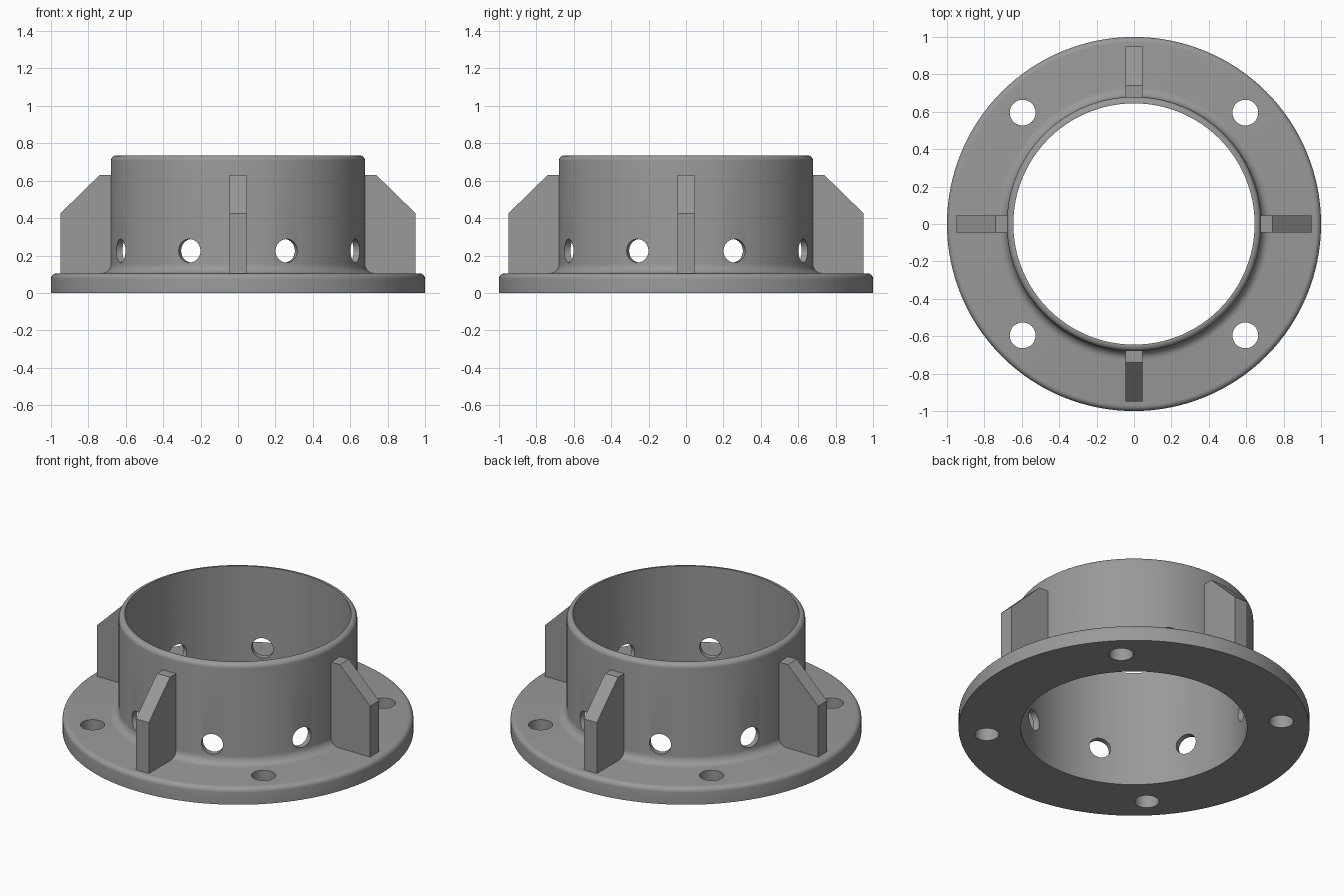
import bpy, bmesh, math
from mathutils import Matrix

if "Cube" in bpy.data.objects:
    bpy.data.objects.remove(bpy.data.objects["Cube"])

SEG = 128
grey = bpy.data.materials.new("mid grey")
grey.diffuse_color = (0.32, 0.32, 0.32, 1)
grey.use_nodes = True
grey.node_tree.nodes["Principled BSDF"].inputs["Base Color"].default_value = grey.diffuse_color


def make_object(name, bm):
    bmesh.ops.recalc_face_normals(bm, faces=bm.faces)
    mesh = bpy.data.meshes.new(name)
    bm.to_mesh(mesh)
    bm.free()
    mesh.materials.append(grey)
    obj = bpy.data.objects.new(name, mesh)
    bpy.context.collection.objects.link(obj)
    return obj


def arc(cx, cz, r, start, end, steps=6):
    angles = [math.radians(start + (end - start) * i / steps) for i in range(steps + 1)]
    return [(cx + r * math.cos(a), cz + r * math.sin(a)) for a in angles]


# Flanged collar: closed profile revolved around z
profile = [(0.645, 0), (1.0, 0)]
profile += arc(0.97, 0.075, 0.03, 0, 90)         # rounded flange rim
profile += arc(0.73, 0.155, 0.05, 270, 180)      # fillet at collar foot
profile += arc(0.65, 0.705, 0.03, 0, 90)         # rounded collar lip
profile += [(0.645, 0.735)]
bm = bmesh.new()
rings = []
for i in range(SEG):
    a = math.tau * i / SEG
    rings.append([bm.verts.new((r * math.cos(a), r * math.sin(a), z)) for r, z in profile])
for i in range(SEG):
    p, q = rings[i], rings[(i + 1) % SEG]
    for j in range(len(profile)):
        k = (j + 1) % len(profile)
        bm.faces.new((p[j], q[j], q[k], p[k]))
collar = make_object("flanged_collar", bm)

# Hole cutters: four bolt holes and eight radial holes
bm = bmesh.new()


def cutter(radius, depth, matrix):
    bmesh.ops.create_cone(bm, cap_ends=True, segments=40, radius1=radius,
                          radius2=radius, depth=depth, matrix=matrix)


for i in range(4):
    turn = Matrix.Rotation(math.radians(45 + 90 * i), 4, 'Z')
    cutter(0.069, 0.4, turn @ Matrix.Translation((0.842, 0, 0.05)))
for i in range(8):
    turn = Matrix.Rotation(math.radians(22.5 + 45 * i), 4, 'Z')
    cutter(0.063, 0.24, turn @ Matrix.Translation((0.66, 0, 0.225))
           @ Matrix.Rotation(math.pi / 2, 4, 'Y'))
holes = make_object("hole_cutters", bm)
holes.hide_render = True

mod = collar.modifiers.new("holes", 'BOOLEAN')
mod.operation = 'DIFFERENCE'
mod.solver = 'EXACT'
mod.object = holes
bpy.context.view_layer.objects.active = collar
collar.select_set(True)
bpy.ops.object.modifier_apply(modifier=mod.name)
bpy.data.objects.remove(holes)
bpy.ops.object.shade_smooth_by_angle(angle=math.radians(35))

# Four gusset ribs with sloped outer corner
rib_outline = [(0.66, 0.09), (0.95, 0.09), (0.95, 0.425), (0.74, 0.63), (0.66, 0.63)]
for i, side in enumerate(("right", "back", "left", "front")):
    bm = bmesh.new()
    face = bm.faces.new([bm.verts.new((x, -0.045, z)) for x, z in rib_outline])
    ext = bmesh.ops.extrude_face_region(bm, geom=[face])
    moved = [v for v in ext["geom"] if isinstance(v, bmesh.types.BMVert)]
    bmesh.ops.translate(bm, verts=moved, vec=(0, 0.09, 0))
    bmesh.ops.rotate(bm, verts=bm.verts, cent=(0, 0, 0),
                     matrix=Matrix.Rotation(math.pi / 2 * i, 3, 'Z'))
    make_object(side + "_rib", bm)
